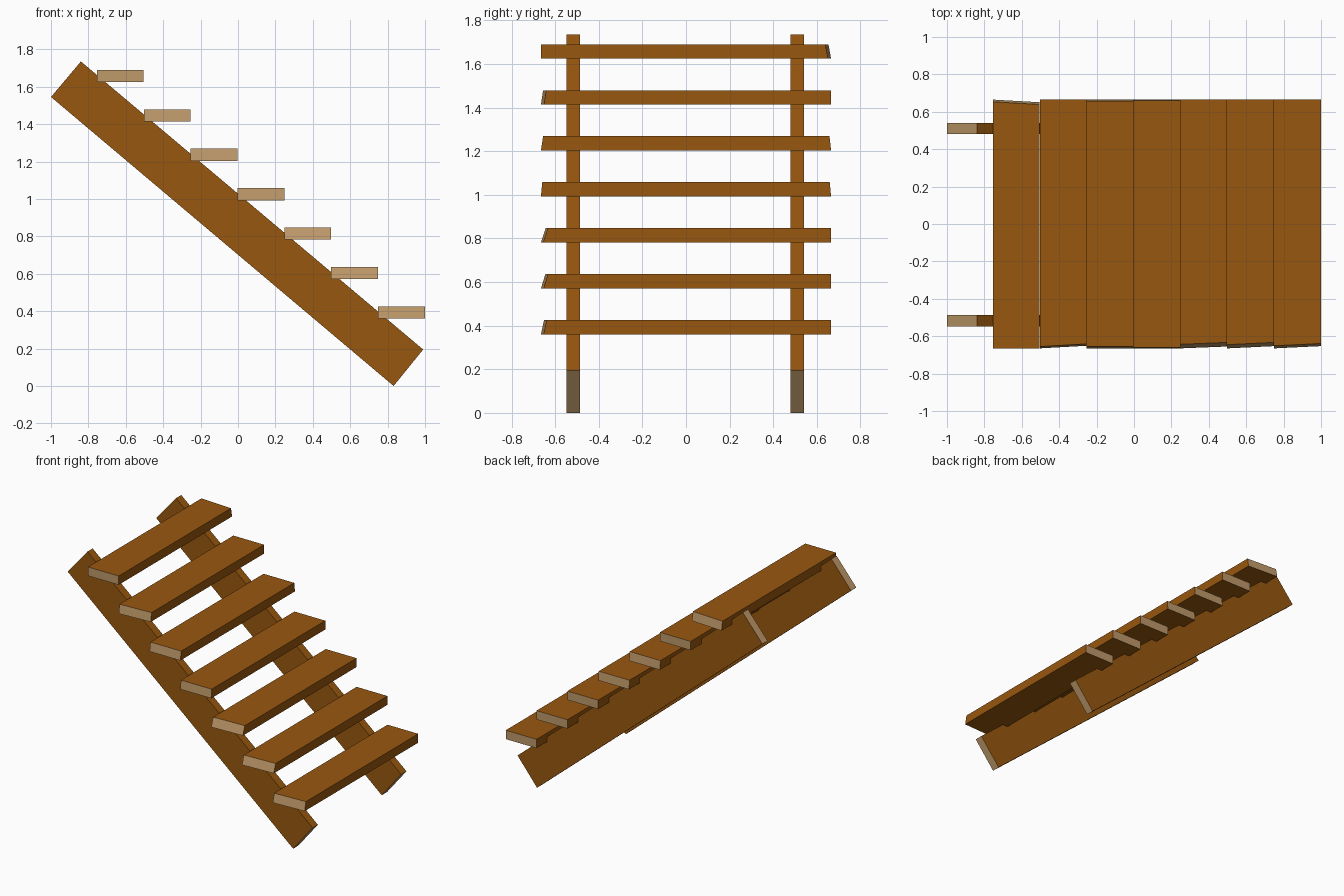
import bpy, bmesh

if "Cube" in bpy.data.objects:
    bpy.data.objects.remove(bpy.data.objects["Cube"])


def material(name, rgb):
    m = bpy.data.materials.new(name)
    m.diffuse_color = (*rgb, 1)
    m.use_nodes = True
    m.node_tree.nodes["Principled BSDF"].inputs["Base Color"].default_value = m.diffuse_color
    return m


brown = material("warm brown wood", (0.315, 0.096, 0.0045))
tan = material("pale end grain", (0.52, 0.32, 0.143))


def board(name, front, back, pale_faces):
    """Board from two matching four-point outlines; faces: front, back, 4 sides."""
    bm = bmesh.new()
    f = [bm.verts.new(p) for p in front]
    b = [bm.verts.new(p) for p in back]
    faces = [bm.faces.new(f), bm.faces.new(b[::-1])]
    for i in range(4):
        j = (i + 1) % 4
        faces.append(bm.faces.new((f[j], f[i], b[i], b[j])))
    for i in pale_faces:
        faces[i].material_index = 1
    bmesh.ops.recalc_face_normals(bm, faces=bm.faces[:])
    mesh = bpy.data.meshes.new(name)
    bm.to_mesh(mesh)
    bm.free()
    mesh.materials.append(brown)
    mesh.materials.append(tan)
    ob = bpy.data.objects.new(name, mesh)
    bpy.context.collection.objects.link(ob)


# Sloping side rails with pale end grain on the two short ends
rail = [(0.832, 0.0), (0.99, 0.195), (-0.84, 1.735), (-1.0, 1.545)]
for name, y0, y1 in (("front_rail", -0.548, -0.487), ("back_rail", 0.48, 0.541)):
    board(name, [(x, y0, z) for x, z in rail], [(x, y1, z) for x, z in rail], (2, 4))

# Treads, top to bottom, ends cut slightly out of square:
# (front top inset, front right inset, back top inset, back right inset)
cuts = [(0, 0, 0.012, 0.014), (0.01, 0.014, 0, 0), (0.01, 0, 0.007, 0),
        (0.006, 0, 0.006, 0), (0.022, 0.01, 0, 0), (0.02, 0.012, 0, 0),
        (0.014, 0.012, 0, 0)]
for i, (ft, fr, bt, br) in enumerate(cuts):
    x0 = -0.754 + i * 0.2505
    z0 = 1.625 - i * 0.2108
    outline = [(0, 0), (1, 0), (1, 1), (0, 1)]
    front = [(x0 + u * 0.25, -0.665 + v * ft + u * fr, z0 + v * 0.065) for u, v in outline]
    back = [(x0 + u * 0.25, 0.665 - v * bt - u * br, z0 + v * 0.065) for u, v in outline]
    board(f"tread_{i + 1}", front, back, (0, 1))
